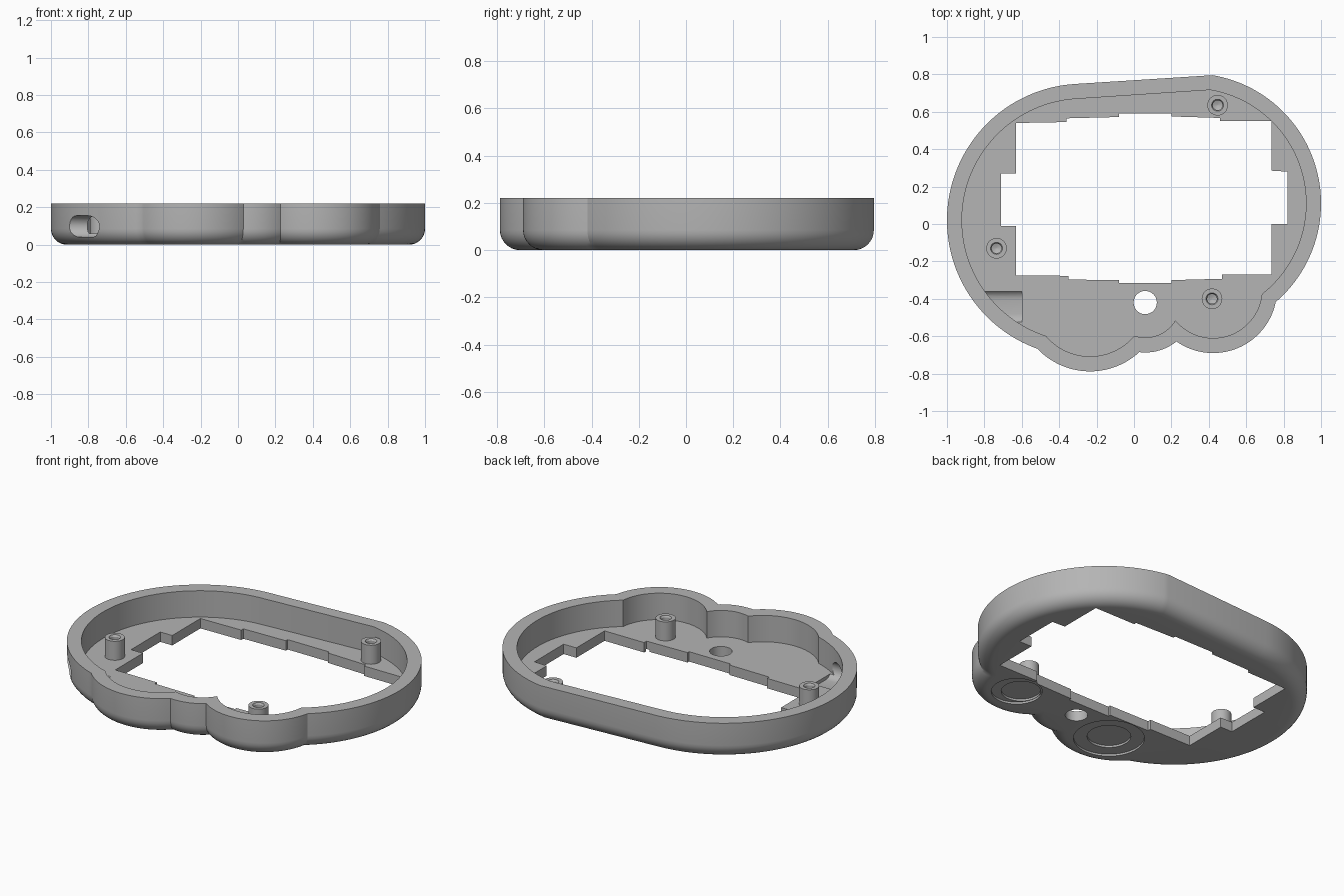
import bpy, bmesh, math
from mathutils import Vector

if "Cube" in bpy.data.objects:
    bpy.data.objects.remove(bpy.data.objects["Cube"])

grey = bpy.data.materials.new("mid grey")
grey.diffuse_color = (0.46, 0.46, 0.46, 1)
grey.use_nodes = True
grey.node_tree.nodes["Principled BSDF"].inputs["Base Color"].default_value = grey.diffuse_color

HEIGHT, FLOOR, WALL, FILLET = 0.22, 0.06, 0.08, 0.085


def make(name, bm):
    bmesh.ops.recalc_face_normals(bm, faces=bm.faces[:])
    me = bpy.data.meshes.new(name)
    bm.to_mesh(me)
    bm.free()
    ob = bpy.data.objects.new(name, me)
    bpy.context.collection.objects.link(ob)
    me.materials.append(grey)
    return ob


def smooth(ob):
    bpy.ops.object.select_all(action='DESELECT')
    ob.select_set(True)
    bpy.context.view_layer.objects.active = ob
    bpy.ops.object.shade_smooth_by_angle(angle=math.radians(28))


def loft(bm, rings, closed_ends=True):
    loops = [[bm.verts.new(p) for p in r] for r in rings]
    n = len(loops[0])
    for a, b in zip(loops, loops[1:]):
        for i in range(n):
            j = (i + 1) % n
            bm.faces.new((a[i], a[j], b[j], b[i]))
    if closed_ends:
        bm.faces.new(loops[0])
        bm.faces.new(loops[-1])


def meet(c1, c2):
    """Crossing point of two circles that lies furthest from the centre."""
    (x1, y1, r1), (x2, y2, r2) = c1, c2
    a, d = Vector((x1, y1)), Vector((x2 - x1, y2 - y1))
    t = (r1 * r1 - r2 * r2 + d.length_squared) / (2 * d.length)
    h = math.sqrt(max(0, r1 * r1 - t * t))
    u = d.normalized()
    side = Vector((-u.y, u.x)) * h
    return max((a + u * t + side, a + u * t - side), key=lambda p: p.length)


# Outline: two large end arcs joined by a straight edge, plus three lobes
CIRCLES = [(0.305, 0.11, 0.695), (-0.27, 0.02, 0.73), (-0.235, -0.40, 0.388),
           (0.06, -0.42, 0.267), (0.423, -0.348, 0.342)]
STEPS = [56, 64, 32, 14, 36]


def outline(inset, z):
    cs = [(x, y, r - inset) for x, y, r in CIRCLES]
    pts = []
    for i, (x, y, r) in enumerate(cs):
        def ang(p):
            return math.atan2(p.y - y, p.x - x)
        a = math.radians(93.5) if i == 1 else ang(meet(cs[i - 1], cs[i]))
        b = math.radians(80.5) if i == 0 else ang(meet(cs[i], cs[(i + 1) % 5]))
        while b < a:
            b += 2 * math.pi
        n = STEPS[i]
        for k in range(n + (1 if i == 0 else 0)):
            t = a + (b - a) * k / n
            pts.append((x + r * math.cos(t), y + r * math.sin(t), z))
    return pts


# Tray shell with rounded bottom edge
rings = []
for k in range(9):
    t = math.pi / 2 * k / 8
    rings.append(outline(FILLET * (1 - math.sin(t)), FILLET * (1 - math.cos(t))))
rings += [outline(0, HEIGHT), outline(WALL, HEIGHT), outline(WALL, FLOOR)]
bm = bmesh.new()
loft(bm, rings)
tray = make("tray_shell", bm)


def cut(bm):
    c = make("cutter", bm)
    c.hide_render = True
    m = tray.modifiers.new("cut", 'BOOLEAN')
    m.operation, m.solver, m.object = 'DIFFERENCE', 'EXACT', c
    bpy.context.view_layer.update()
    me = bpy.data.meshes.new_from_object(
        tray.evaluated_get(bpy.context.evaluated_depsgraph_get()))
    tray.modifiers.clear()
    tray.data = me
    bpy.data.objects.remove(c)


def prism(points, z0, z1):
    bm = bmesh.new()
    loft(bm, [[(x, y, z) for x, y in points] for z in (z0, z1)])
    return bm


def disc(x, y, r, n=48):
    return [(x + r * math.cos(2 * math.pi * i / n),
             y + r * math.sin(2 * math.pi * i / n)) for i in range(n)]


# Stepped window opening in the floor
window = [(-.63, .54), (-.36, .545), (-.36, .565), (-.08, .572), (-.08, .59),
          (.2, .59), (.2, .575), (.46, .567), (.46, .55), (.735, .55),
          (.735, .285), (.82, .28), (.82, 0), (.735, 0), (.735, -.27),
          (.47, -.27), (.47, -.293), (.2, -.3), (.2, -.315), (-.08, -.315),
          (-.08, -.3), (-.35, -.297), (-.35, -.277), (-.63, -.275),
          (-.63, -.01), (-.71, -.01), (-.71, .27), (-.63, .27)]
cut(prism(window, -0.1, 0.12))

# Round through hole
cut(prism(disc(0.06, -0.42, 0.062), -0.1, 0.12))

# Stepped round recesses underneath
for x, y, r, depth in [(-.24, -.5, .195, .012), (-.24, -.5, .12, .024),
                       (.48, -.43, .14, .012), (.45, -.43, .108, .024)]:
    cut(prism(disc(x, y, r), -0.1, depth))

# Rounded cable slot through the side wall
slot = []
for i in range(26):
    s = 1 if i < 13 else -1
    t = math.pi * (i if i < 13 else i - 1) / 12 - math.pi / 2
    slot.append((-0.4425 + s * 0.0375 + 0.0575 * math.cos(t),
                 0.0975 + 0.0575 * math.sin(t)))
bm = bmesh.new()
loft(bm, [[(x, y, z) for y, z in slot] for x in (-1.2, -0.6)])
cut(bm)
smooth(tray)

# Screw posts with countersunk blind holes
PROFILE = [(.055, FLOOR - .01), (.055, .175), (.032, .175), (.026, .165),
           (.026, .09), (.001, .08)]
for i, (x, y) in enumerate([(.447, .635), (-.735, -.13), (.417, -.4)]):
    bm = bmesh.new()
    loft(bm, [[(px, py, z) for px, py in disc(x, y, r, 32)] for r, z in PROFILE])
    smooth(make("screw_post_%d" % (i + 1), bm))
